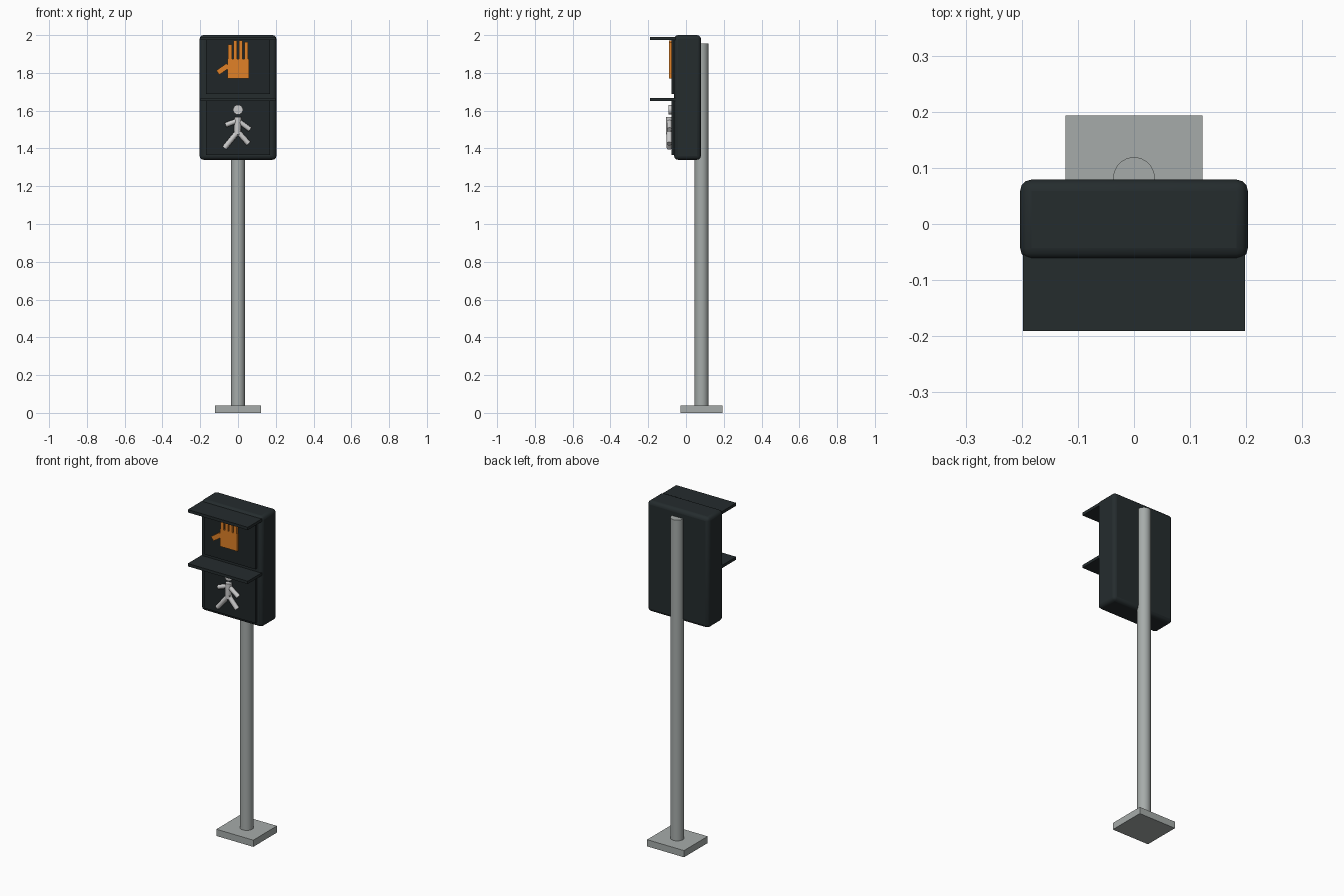
import bpy
from math import pi, radians
from mathutils import Vector

if "Cube" in bpy.data.objects:
    bpy.data.objects.remove(bpy.data.objects["Cube"])


def material(name, rgb):
    m = bpy.data.materials.new(name)
    m.diffuse_color = (*rgb, 1)
    m.use_nodes = True
    m.node_tree.nodes["Principled BSDF"].inputs["Base Color"].default_value = m.diffuse_color
    return m


BLACK = material("housing_black", (0.018, 0.025, 0.027))
LENS = material("lens_black", (0.014, 0.019, 0.021))
ORANGE = material("hand_orange", (0.75, 0.22, 0.02))
WHITE = material("walker_white", (0.75, 0.75, 0.75))
STEEL = material("steel_grey", (0.38, 0.41, 0.40))


def box(name, lo, hi, mat, bevel=0, segments=3, tilt=0):
    lo, hi = Vector(lo), Vector(hi)
    bpy.ops.mesh.primitive_cube_add(size=1, location=(lo + hi) / 2)
    o = bpy.context.object
    o.name = name
    o.scale = hi - lo
    bpy.ops.object.transform_apply(location=False, rotation=False, scale=True)
    o.rotation_euler.y = tilt
    o.data.materials.append(mat)
    if bevel:
        b = o.modifiers.new("bevel", 'BEVEL')
        b.width, b.segments = bevel, segments
        bpy.ops.object.shade_smooth_by_angle(angle=radians(35))
    return o


def rod(name, a, b, r, mat, sides=16):
    a, b = Vector(a), Vector(b)
    bpy.ops.mesh.primitive_cylinder_add(vertices=sides, radius=r, depth=(b - a).length,
                                        location=(a + b) / 2)
    o = bpy.context.object
    o.name = name
    o.rotation_euler = (b - a).to_track_quat('Z', 'Y').to_euler()
    o.data.materials.append(mat)
    bpy.ops.object.shade_smooth_by_angle(angle=radians(35))
    return o


# Base plate and pole
box("base_plate", (-0.122, -0.03, 0), (0.122, 0.193, 0.04), STEEL)
rod("pole", (0, 0.082, 0.03), (0, 0.082, 1.955), 0.037, STEEL, 32)

# Signal housing
box("housing", (-0.203, -0.063, 1.34), (0.203, 0.079, 2.0), BLACK, 0.02)

# Lens panels, each under its visor
for label, z in (("upper", 1.99), ("lower", 1.668)):
    box(label + "_visor", (-0.198, -0.191, z - 0.017), (0.198, -0.055, z), BLACK)
    box(label + "_lens", (-0.17, -0.078, z - 0.302), (0.17, -0.055, z - 0.012), LENS)

# Raised hand symbol
F, B = -0.09, -0.072
box("palm", (-0.056, F, 1.77), (0.057, B, 1.873), ORANGE)
for i, top in enumerate((1.95, 1.972, 1.972, 1.963)):
    x = -0.043 + 0.029 * i
    box(f"finger_{i + 1}", (x - 0.01, F, 1.86), (x + 0.01, B, top), ORANGE)
box("thumb", (-0.113, F, 1.806), (-0.047, B, 1.834), ORANGE, tilt=radians(-35))

# Walking person symbol
rod("walker_head", (0, -0.093, 1.605), (0, -0.072, 1.605), 0.026, WHITE, 24)
Y = -0.088
limbs = {
    "walker_torso": ((0, 1.567), (-0.004, 1.475), 0.018),
    "walker_left_arm": ((0, 1.548), (-0.066, 1.524), 0.013),
    "walker_right_arm": ((0.004, 1.544), (0.064, 1.5), 0.013),
    "walker_left_leg": ((0.008, 1.5), (-0.072, 1.402), 0.014),
    "walker_right_leg": ((-0.006, 1.495), (0.056, 1.425), 0.014),
}
for name, (a, b, r) in limbs.items():
    rod(name, (a[0], Y, a[1]), (b[0], Y, b[1]), r, WHITE)
